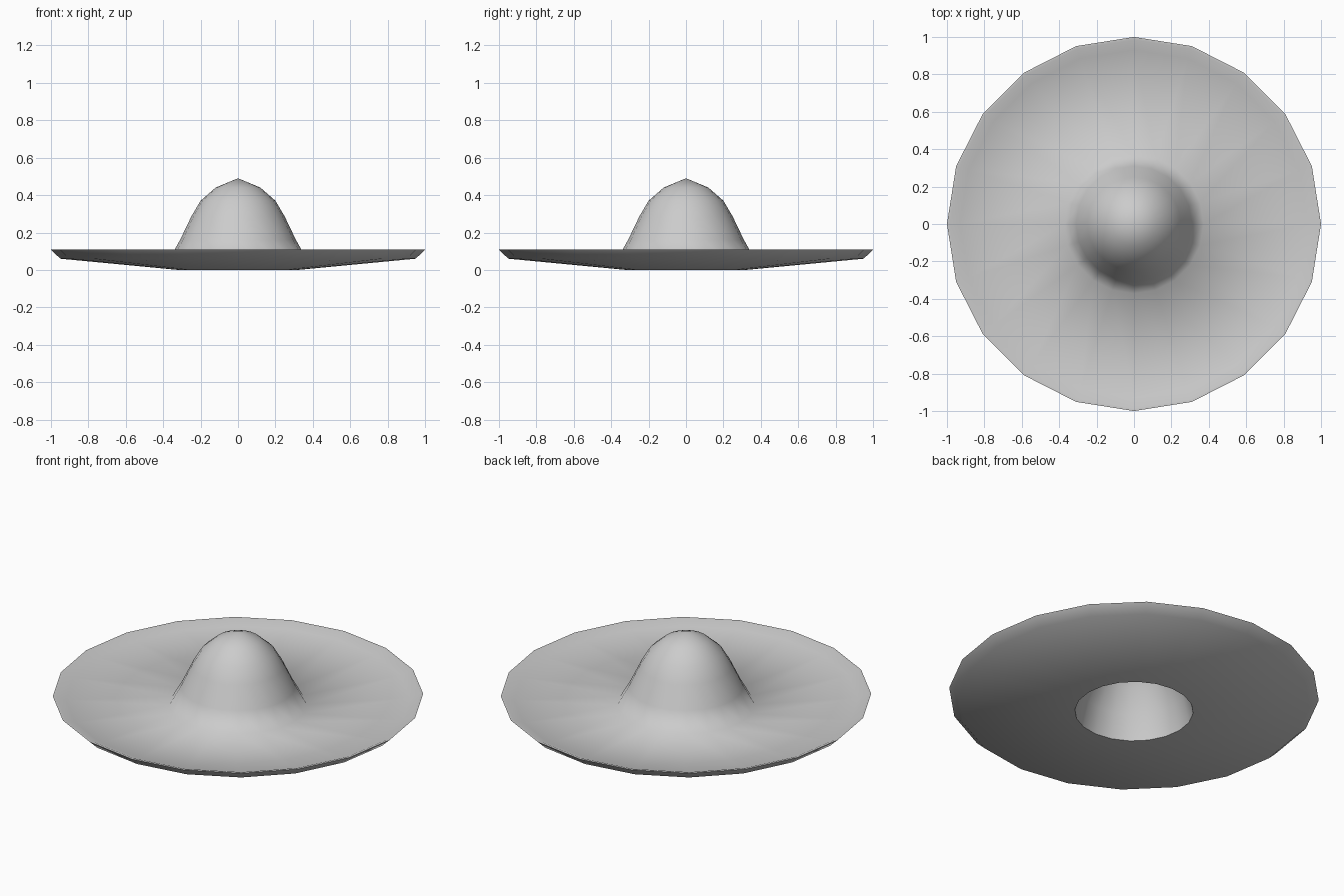
import bpy, bmesh, math

if "Cube" in bpy.data.objects:
    bpy.data.objects.remove(bpy.data.objects["Cube"])

SIDES = 20

# Half profile (radius, height): over the crown and brim, round the rim, back inside
profile = [
    (0, 0.49), (0.12, 0.44), (0.20, 0.37), (0.25, 0.285), (0.31, 0.16), (0.372, 0.05),
    (0.93, 0.085), (0.985, 0.108), (1.0, 0.108), (0.95, 0.06),
    (0.32, 0.0), (0.285, 0.145), (0.225, 0.275), (0.18, 0.35), (0.105, 0.418), (0, 0.462),
]


def lathe(name, points, sides):
    bm = bmesh.new()
    verts = [bm.verts.new((r, 0, z)) for r, z in points]
    edges = [bm.edges.new(pair) for pair in zip(verts, verts[1:])]
    bmesh.ops.spin(bm, geom=verts + edges, cent=(0, 0, 0), axis=(0, 0, 1),
                   angle=math.tau, steps=sides, use_merge=True)
    bmesh.ops.remove_doubles(bm, verts=bm.verts, dist=1e-4)
    bmesh.ops.recalc_face_normals(bm, faces=bm.faces)
    mesh = bpy.data.meshes.new(name)
    bm.to_mesh(mesh)
    bm.free()
    obj = bpy.data.objects.new(name, mesh)
    bpy.context.collection.objects.link(obj)
    return obj


# Wide brimmed hat, hollow underneath
hat = lathe("wide_brim_hat", profile, SIDES)
bpy.context.view_layer.objects.active = hat
hat.select_set(True)
bpy.ops.object.shade_smooth_by_angle(angle=math.radians(70))
